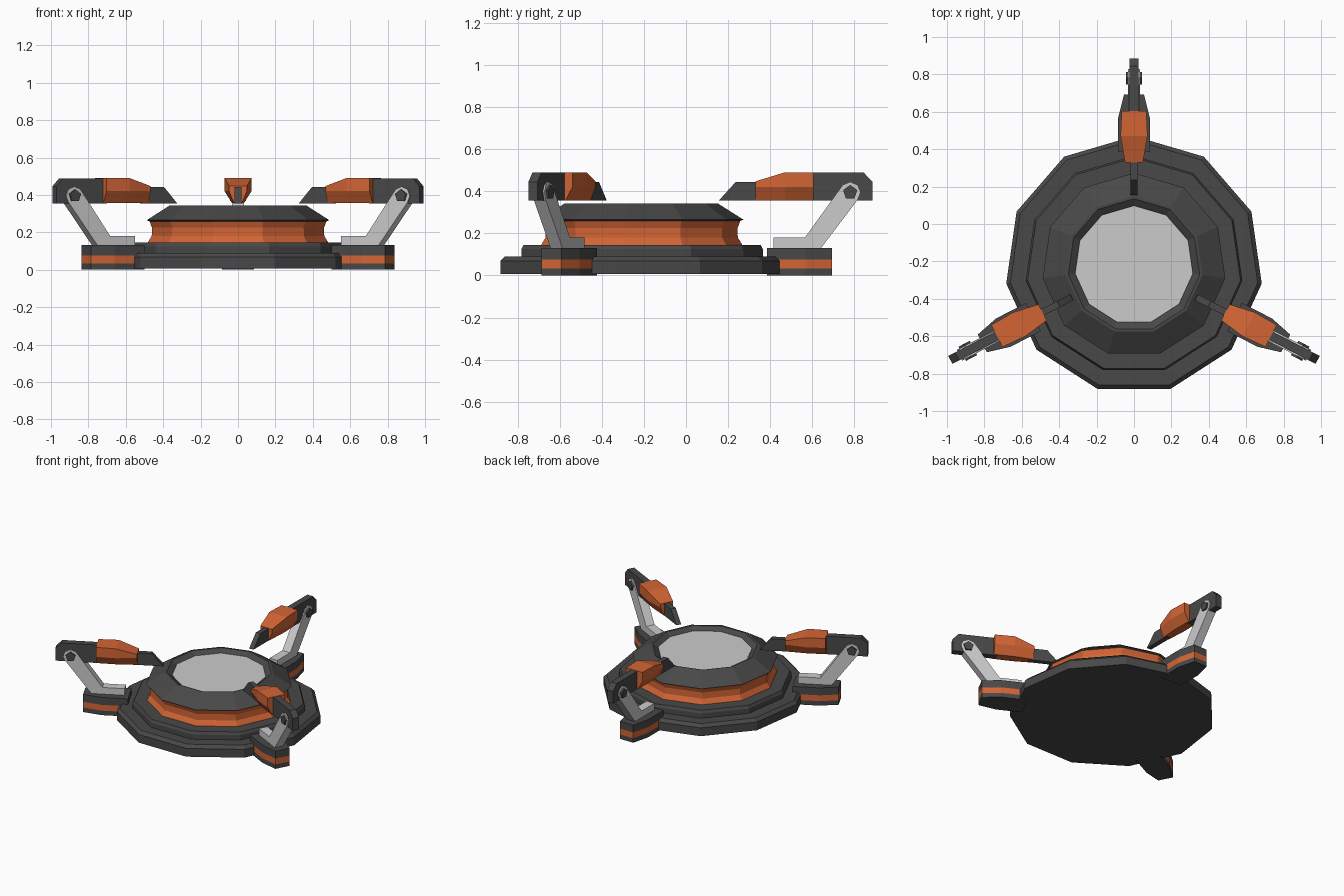
import bpy, bmesh
from math import sin, cos, pi, radians
from mathutils import Matrix

if "Cube" in bpy.data.objects:
    bpy.data.objects.remove(bpy.data.objects["Cube"])

CY = -0.22      # centre of the round base in y
SIDES = 11


def material(name, rgb):
    m = bpy.data.materials.new(name)
    m.diffuse_color = (*rgb, 1)
    m.use_nodes = True
    m.node_tree.nodes["Principled BSDF"].inputs["Base Color"].default_value = m.diffuse_color
    return m


DARK = material("dark_metal", (0.065, 0.065, 0.065))
ORANGE = material("orange_paint", (0.65, 0.13, 0.035))


def loft(name, sections, mat=None, matrix=None):
    """Join equal-length rings of points into one closed flat-faced solid."""
    bm = bmesh.new()
    rings = [[bm.verts.new(p) for p in s] for s in sections]
    n = len(rings[0])
    for a, b in zip(rings, rings[1:]):
        for i in range(n):
            j = (i + 1) % n
            bm.faces.new((a[i], a[j], b[j], b[i]))
    bm.faces.new(rings[0][::-1])
    bm.faces.new(rings[-1])
    bmesh.ops.recalc_face_normals(bm, faces=bm.faces)
    me = bpy.data.meshes.new(name)
    bm.to_mesh(me)
    bm.free()
    ob = bpy.data.objects.new(name, me)
    bpy.context.collection.objects.link(ob)
    if mat:
        me.materials.append(mat)
    if matrix:
        ob.matrix_world = matrix
    return ob


def turned(name, profile, mat=None):
    """Eleven-sided turned part from (radius, z) points."""
    angles = [pi / 2 + 2 * pi * i / SIDES for i in range(SIDES)]
    return loft(name, [[(r * cos(a), CY + r * sin(a), z) for a in angles]
                       for r, z in profile], mat)


def side_plate(name, outline, half, mat, matrix):
    """Extrude a (radial, z) outline sideways by +-half."""
    return loft(name, [[(x, r, z) for r, z in outline] for x in (-half, half)], mat, matrix)


# Round base, orange waist, cap with a recessed centre plate
turned("base_disc", [(0.69, 0.007), (0.69, 0.068), (0.668, 0.09)], DARK)
turned("base_step", [(0.585, 0.085), (0.585, 0.125), (0.575, 0.145)], DARK)
turned("waist_band", [(0.49, 0.14), (0.485, 0.15), (0.466, 0.18),
                      (0.465, 0.225), (0.482, 0.27)], ORANGE)
turned("cap", [(0.475, 0.258), (0.493, 0.265), (0.37, 0.343),
               (0.355, 0.343), (0.318, 0.318)], DARK)
turned("centre_plate", [(0.317, 0.30), (0.317, 0.321)])

# Outlines shared by the three arms (radial distance, z)
PAD = [(-0.085, 0.605), (0.085, 0.605), (0.085, 0.787),
       (0.053, 0.913), (-0.053, 0.913), (-0.085, 0.787)]
PIVOT = (1.0, 0.395)
LINK = [(0.635, 0.128), (0.86, 0.128)]
LINK += [(PIVOT[0] + 0.05 * cos(radians(a)), PIVOT[1] + 0.05 * sin(radians(a)))
         for a in (-45, 0, 45, 90, 135)]
LINK += [(0.785, 0.18), (0.635, 0.18)]
REAR = [(0.80, 0.355), (1.105, 0.355), (1.105, 0.445), (1.065, 0.488), (0.80, 0.488)]
TIP = [(0.58, 0.355), (0.375, 0.355), (0.455, 0.443), (0.58, 0.443)]


def shell_section(r, w, top):
    return [(-0.45 * w, r, 0.357), (0.45 * w, r, 0.357), (w, r, 0.42),
            (w, r, top), (-w, r, top), (-w, r, 0.42)]


for tag, deg in (("back", 0), ("right", -117.3), ("left", 117.3)):
    m = Matrix.Translation((0, CY, 0)) @ Matrix.Rotation(radians(deg), 4, 'Z')
    # Pad in three bands
    for band, z0, z1, mat in (("lower", 0, 0.033, DARK), ("stripe", 0.033, 0.076, ORANGE),
                              ("upper", 0.076, 0.131, DARK)):
        loft(f"{tag}_pad_{band}", [[(x, r, z) for x, r in PAD] for z in (z0, z1)], mat, m)
    # Leaning link, pivot bolt, folded finger
    side_plate(f"{tag}_link", LINK, 0.032, None, m)
    bolt = [(PIVOT[0] + 0.035 * cos(2 * pi * i / 5 + pi / 2),
             PIVOT[1] + 0.035 * sin(2 * pi * i / 5 + pi / 2)) for i in range(5)]
    side_plate(f"{tag}_bolt", bolt, 0.043, DARK, m)
    side_plate(f"{tag}_finger_rear", REAR, 0.024, DARK, m)
    loft(f"{tag}_finger_shell", [shell_section(0.825, 0.066, 0.49),
                                 shell_section(0.69, 0.072, 0.49),
                                 shell_section(0.55, 0.048, 0.447)], ORANGE, m)
    side_plate(f"{tag}_finger_tip", TIP, 0.018, DARK, m)
